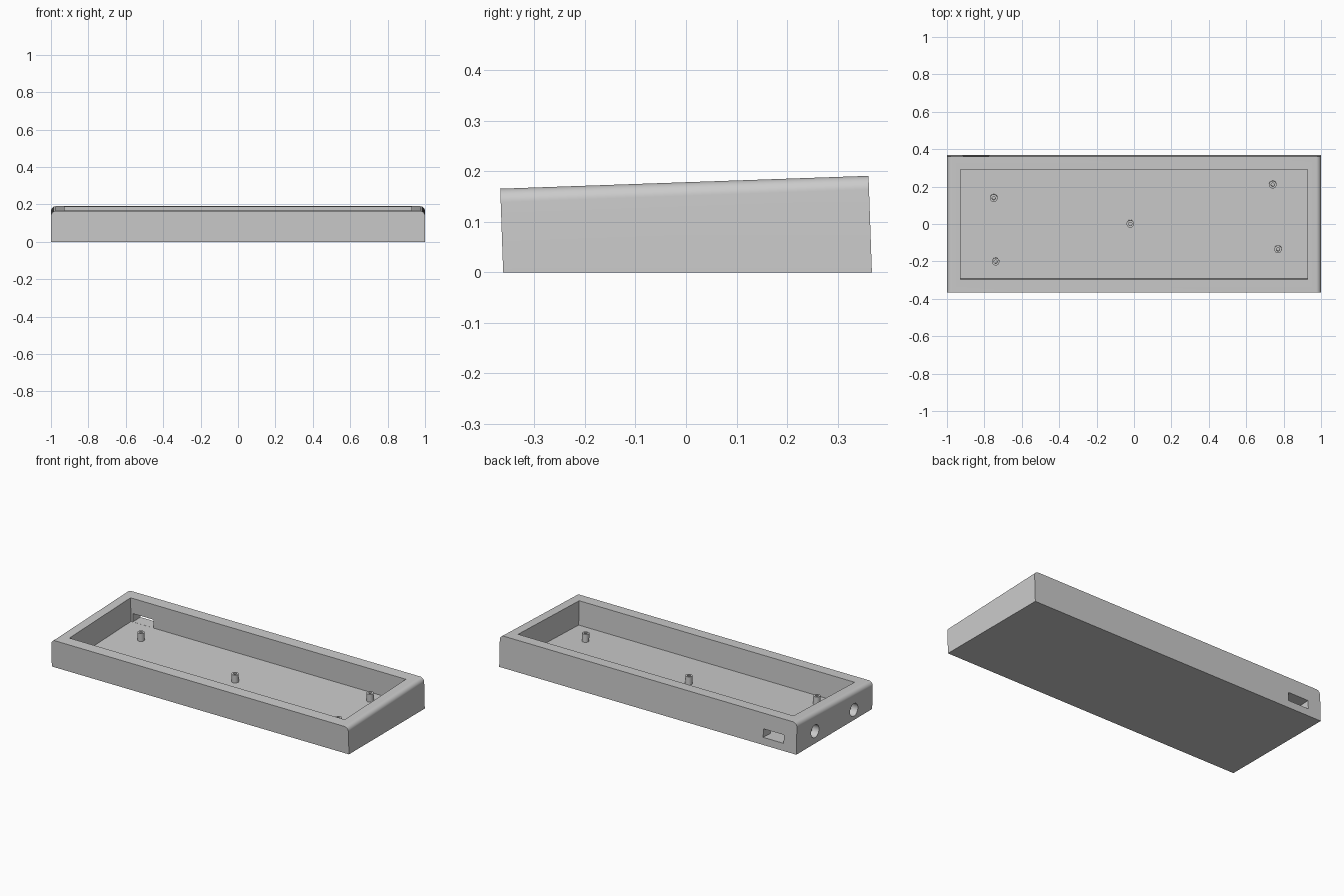
import bpy, bmesh
from math import radians, sin, cos, pi
from mathutils import Matrix, Vector

if "Cube" in bpy.data.objects:
    bpy.data.objects.remove(bpy.data.objects["Cube"], do_unlink=True)

grey = bpy.data.materials.new("plain_grey")
grey.use_nodes = True
grey.diffuse_color = (0.6, 0.6, 0.6, 1)
grey.node_tree.nodes["Principled BSDF"].inputs["Base Color"].default_value = (0.6, 0.6, 0.6, 1)

# Tilted frame: the origin is the middle of the sloping top rim
TILT = Matrix.Translation((0, -0.0032, 0.178)) @ Matrix.Rotation(radians(2), 4, 'X')
HALF_DEPTH = 0.3645
FLOOR = -0.146
RADIUS = 0.027


def finish(bm, name):
    bmesh.ops.recalc_face_normals(bm, faces=bm.faces[:])
    mesh = bpy.data.meshes.new(name)
    bm.to_mesh(mesh)
    bm.free()
    mesh.materials.append(grey)
    obj = bpy.data.objects.new(name, mesh)
    bpy.context.collection.objects.link(obj)
    return obj


def activate(obj):
    bpy.ops.object.select_all(action='DESELECT')
    obj.select_set(True)
    bpy.context.view_layer.objects.active = obj


def box_cutter(name, low, high):
    low, high = Vector(low), Vector(high)
    bm = bmesh.new()
    size = Matrix.Diagonal((high - low).to_4d())
    size[3][3] = 1
    bmesh.ops.create_cube(bm, size=1, matrix=TILT @ Matrix.Translation((low + high) / 2) @ size)
    return finish(bm, name)


def side_hole_cutter(name, y):
    bm = bmesh.new()
    place = TILT @ Matrix.Translation((-1, y, -0.11)) @ Matrix.Rotation(pi / 2, 4, 'Y')
    bmesh.ops.create_cone(bm, cap_ends=True, segments=48, radius1=0.038,
                          radius2=0.038, depth=0.09, matrix=place)
    return finish(bm, name)


# Case body: a profile with rounded upper ends, swept front to back
steps = 10
right = [((1 - RADIUS) + RADIUS * cos(a), -RADIUS + RADIUS * sin(a))
         for a in (pi / 2 * i / steps for i in range(steps + 1))]
profile = [(1, -0.3)] + right + [(-x, z) for x, z in reversed(right)] + [(-1, -0.3)]
bm = bmesh.new()
face = bm.faces.new([bm.verts.new((x, -HALF_DEPTH, z)) for x, z in profile])
sweep = bmesh.ops.extrude_face_region(bm, geom=[face], use_keep_orig=True)
moved = [v for v in sweep["geom"] if isinstance(v, bmesh.types.BMVert)]
bmesh.ops.translate(bm, verts=moved, vec=(0, 2 * HALF_DEPTH, 0))
bm.transform(TILT)

# Level underside
bmesh.ops.bisect_plane(bm, geom=bm.verts[:] + bm.edges[:] + bm.faces[:],
                       plane_co=(0, 0, 0), plane_no=(0, 0, 1), clear_inner=True)
bmesh.ops.holes_fill(bm, edges=[e for e in bm.edges if e.is_boundary], sides=0)
case = finish(bm, "case_body")

# Tray cavity, rear port and blind round holes in one end
cutters = [
    box_cutter("cavity_cutter", (-0.927, -0.294, FLOOR), (0.927, 0.294, 0.1)),
    box_cutter("port_cutter", (-0.914, 0.2, FLOOR + 0.0005), (-0.776, 0.5, -0.094)),
    side_hole_cutter("rear_hole_cutter", 0.187),
    side_hole_cutter("front_hole_cutter", -0.187),
]
activate(case)
for cutter in cutters:
    cutter.hide_render = True
    mod = case.modifiers.new(cutter.name, 'BOOLEAN')
    mod.operation = 'DIFFERENCE'
    mod.solver = 'EXACT'
    mod.object = cutter
    bpy.ops.object.modifier_apply(modifier=mod.name)
    bpy.data.objects.remove(cutter, do_unlink=True)
bpy.ops.object.shade_smooth_by_angle(angle=radians(30))

# Screw posts: hollow turned profiles standing on the tray floor
post_profile = [(0.02, -0.004), (0.02, 0.048), (0.009, 0.048), (0.009, 0.004), (0, 0.004)]
posts = {
    "rear_end_post": (-0.75, 0.138),
    "front_end_post": (-0.74, -0.202),
    "middle_post": (-0.02, 0),
    "rear_far_post": (0.742, 0.21),
    "front_far_post": (0.77, -0.136),
}
for name, (x, y) in posts.items():
    bm = bmesh.new()
    verts = [bm.verts.new((r, 0, z)) for r, z in post_profile]
    edges = [bm.edges.new(pair) for pair in zip(verts, verts[1:])]
    bmesh.ops.spin(bm, geom=verts + edges, cent=(0, 0, 0), axis=(0, 0, 1),
                   angle=2 * pi, steps=32)
    bmesh.ops.remove_doubles(bm, verts=bm.verts[:], dist=0.0001)
    bmesh.ops.holes_fill(bm, edges=[e for e in bm.edges if e.is_boundary], sides=0)
    bm.transform(TILT @ Matrix.Translation((x, y, FLOOR)))
    activate(finish(bm, name))
    bpy.ops.object.shade_smooth_by_angle(angle=radians(30))
